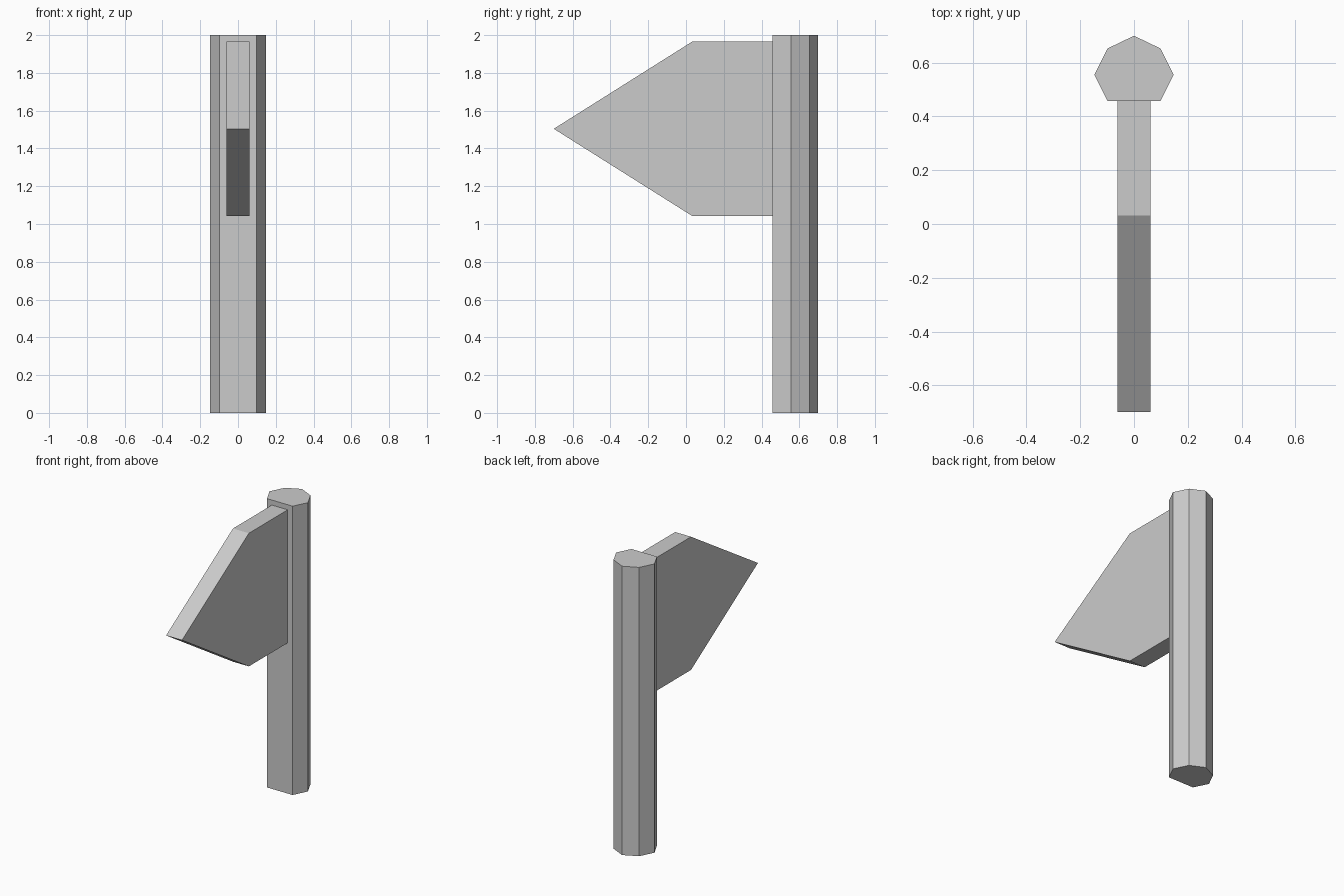
import bpy, bmesh
from mathutils import Vector

if "Cube" in bpy.data.objects:
    bpy.data.objects.remove(bpy.data.objects["Cube"])


def prism(name, profile, offset):
    """Extrude a closed 3D profile along offset into a solid object."""
    bm = bmesh.new()
    face = bm.faces.new([bm.verts.new(p) for p in profile])
    ext = bmesh.ops.extrude_face_region(bm, geom=[face], use_keep_orig=True)
    verts = [g for g in ext["geom"] if isinstance(g, bmesh.types.BMVert)]
    bmesh.ops.translate(bm, verts=verts, vec=Vector(offset))
    bmesh.ops.recalc_face_normals(bm, faces=bm.faces)
    mesh = bpy.data.meshes.new(name)
    bm.to_mesh(mesh)
    bm.free()
    obj = bpy.data.objects.new(name, mesh)
    bpy.context.collection.objects.link(obj)
    return obj


# Post: octagon with its front corner cut flat, mirrored about x = 0
half = [(0.098, 0.457), (0.147, 0.555), (0.098, 0.653)]
outline = half + [(0, 0.70)] + [(-x, y) for x, y in reversed(half)]
prism("post", [(x, y, 0) for x, y in outline], (0, 0, 2))

# Pointed plate fixed to the flat front of the post
t = 0.061
side = [(-0.70, 1.504), (0.032, 1.043), (0.457, 1.043),
        (0.457, 1.965), (0.032, 1.965)]
prism("pointed_plate", [(-t, y, z) for y, z in side], (2 * t, 0, 0))
